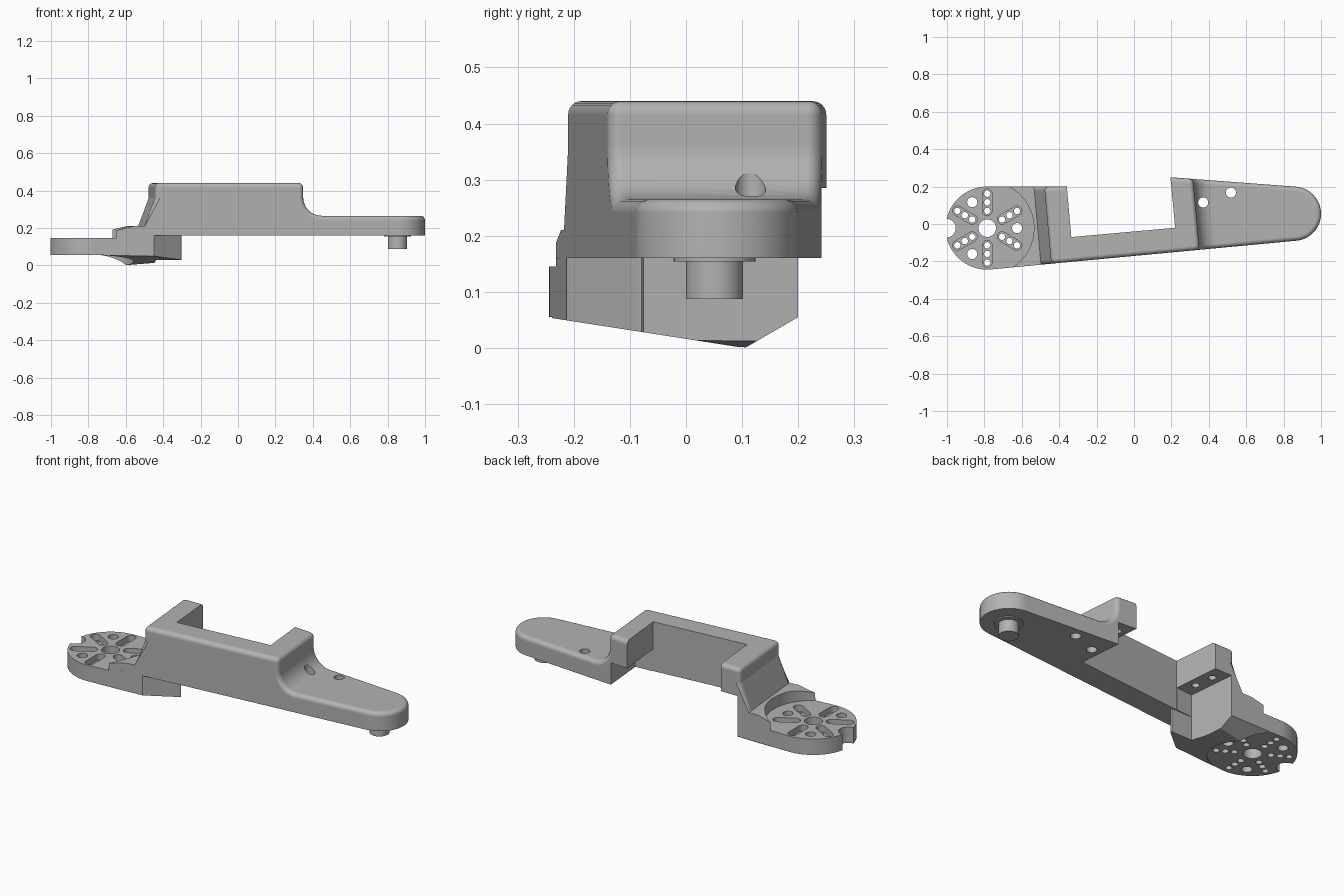
import bpy, bmesh
from math import cos, sin, pi, radians
from mathutils import Vector

if "Cube" in bpy.data.objects:
    bpy.data.objects.remove(bpy.data.objects["Cube"])

GREY = bpy.data.materials.new("plain grey")
GREY.use_nodes = True
GREY.diffuse_color = (0.45, 0.45, 0.45, 1)
GREY.node_tree.nodes["Principled BSDF"].inputs["Base Color"].default_value = GREY.diffuse_color

HUB = Vector((-0.785, -0.022))   # centre of the round mounting disc
LEAN = 0.09                      # slant of the bracket in plan


def arc(cx, cy, r, a0, a1, n):
    return [(cx + r * cos(radians(a0 + (a1 - a0) * i / n)),
             cy + r * sin(radians(a0 + (a1 - a0) * i / n))) for i in range(n + 1)]


def circle(cx, cy, r, n=24):
    return arc(cx, cy, r, 0, 360, n)[:-1]


def extrude(bm, loop, offset):
    face = bm.faces.new([bm.verts.new(p) for p in loop])
    new = bmesh.ops.extrude_face_region(bm, geom=[face])["geom"]
    bmesh.ops.translate(bm, vec=offset, verts=[v for v in new if isinstance(v, bmesh.types.BMVert)])


def finish(bm, name):
    bmesh.ops.recalc_face_normals(bm, faces=bm.faces)
    mesh = bpy.data.meshes.new(name)
    bm.to_mesh(mesh)
    bm.free()
    mesh.materials.append(GREY)
    ob = bpy.data.objects.new(name, mesh)
    bpy.context.collection.objects.link(ob)
    return ob


def prism(name, loops, z0, z1):
    """Vertical prisms, one for each plan outline."""
    bm = bmesh.new()
    for loop in loops:
        extrude(bm, [(x, y, z0) for x, y in loop], (0, 0, z1 - z0))
    return finish(bm, name)


def apply(ob, mod):
    bpy.ops.object.select_all(action='DESELECT')
    bpy.context.view_layer.objects.active = ob
    ob.select_set(True)
    bpy.ops.object.modifier_apply(modifier=mod.name)


def boolean(ob, cutter, operation='DIFFERENCE'):
    mod = ob.modifiers.new("cut", 'BOOLEAN')
    mod.operation, mod.solver, mod.object = operation, 'EXACT', cutter
    apply(ob, mod)
    bpy.data.objects.remove(cutter)


def smooth(ob):
    bpy.ops.object.select_all(action='DESELECT')
    bpy.context.view_layer.objects.active = ob
    ob.select_set(True)
    bpy.ops.object.shade_smooth_by_angle(angle=0.33)
    mod = ob.modifiers.new("normals", 'WEIGHTED_NORMAL')
    mod.keep_sharp = True


# Bracket arm: side profile, slanted in plan, trimmed by the plan outline
profile = [(-0.68, 0.16), (-0.68, 0.185), (-0.575, 0.21), (-0.517, 0.21), (-0.462, 0.36),
           (-0.462, 0.44), (0.338, 0.44)] + arc(0.438, 0.365, 0.1, 180, 270, 8) + \
          [(1.2, 0.265), (1.2, 0.16)]
bm = bmesh.new()
extrude(bm, [(x + LEAN * 0.5, -0.5, z) for x, z in profile], (-LEAN, 1, 0))
arm = finish(bm, "bracket_arm")
plan = [(-0.77, -0.243)] + arc(0.855, 0.055, 0.145, -85, 86, 28) + \
       [(0.195, 0.25), (0.0, 0.2), (-0.77, 0.2)]
boolean(arm, prism("plan_cutter", [plan], -0.5, 1), 'INTERSECT')

# Rounded upper edges
bm = bmesh.new()
bm.from_mesh(arm.data)
bmesh.ops.remove_doubles(bm, verts=bm.verts, dist=0.0001)
rim = [e for e in bm.edges if (e.verts[0].co.z + e.verts[1].co.z) / 2 > 0.23
       and len(e.link_faces) == 2 and e.calc_face_angle() > 0.5]
bmesh.ops.bevel(bm, geom=rim, offset=0.024, segments=6, profile=0.5, affect='EDGES', clamp_overlap=True)
bm.to_mesh(arm.data)
bm.free()

# Raised undersides of the two back legs, the open window and the disc pocket
step = [(-0.438, -0.0773), (0.325, -0.0085), (0.298, 0.3), (-0.472, 0.3)]
window = [(-0.335, -0.07), (0.22, -0.02), (0.19, 0.3), (-0.368, 0.3)]
boolean(arm, prism("step_cutter", [step], -0.5, 0.285))
boolean(arm, prism("window_cutter", [window], -0.6, 1))
boolean(arm, prism("pocket_cutter", [circle(*HUB, 0.25, 64)], 0.1, 0.3))

# Through holes in the arm and blind screw holes under the legs
boolean(arm, prism("hole_cutter", [circle(0.37, 0.115, 0.027), circle(0.518, 0.168, 0.027)], -0.3, 0.7))
blind = [circle(x, y, 0.02) for x, y in [(-0.39, 0.01), (-0.405, 0.12), (0.262, 0.06), (0.25, 0.17)]]
boolean(arm, prism("screw_cutter", blind, 0.2, 0.36))
smooth(arm)

# Hub: disc running into the block below the bracket, with a pointed foot
outline = arc(*HUB, 0.222, 90, 275, 44) + \
          [(-0.45, -0.213), (-0.32, -0.098), (-0.307, -0.086), (-0.303, -0.079), (-0.308, -0.075),
           (-0.438, -0.0793), (-0.463, 0.2)]
hub = prism("hub_block", [outline], -0.1, 0.16)
bm = bmesh.new()
bm.from_mesh(hub.data)
for point, normal in [((0, 0.105, 0), (0, -0.155, -1)),
                      ((0, 0.105, 0), (0, 0.579, -1)),
                      ((-0.45, 0, 0.013), (0.08, 0, -1))]:
    cut = bmesh.ops.bisect_plane(bm, geom=bm.verts[:] + bm.edges[:] + bm.faces[:], dist=0.00001,
                                 plane_co=point, plane_no=normal, clear_outer=True)["geom_cut"]
    bmesh.ops.holes_fill(bm, edges=[e for e in bm.edges if e.is_boundary], sides=0)
bmesh.ops.recalc_face_normals(bm, faces=bm.faces)
bm.to_mesh(hub.data)
bm.free()
boolean(hub, prism("top_pocket", [circle(*HUB, 0.25, 64)], 0.145, 0.3))
boolean(hub, prism("bottom_pocket", [circle(*HUB, 0.227, 64)], -0.3, 0.055))


def polar(r, degrees):
    return HUB.x + r * cos(radians(degrees)), HUB.y + r * sin(radians(degrees))


# Six radial slots, each with three small holes
slots, holes = [], [circle(*HUB, 0.047, 32)]
for a in range(30, 390, 60):
    slots.append(arc(*polar(0.184, a), 0.026, a - 90, a + 90, 10) +
                 arc(*polar(0.092, a), 0.026, a + 90, a + 270, 10))
    holes += [circle(*polar(r, a), 0.017) for r in (0.092, 0.138, 0.184)]
# Larger holes between the slots, and the edge notch
holes += [circle(*polar(0.16, a), 0.027) for a in (0, 120, 240)]
holes.append(circle(*polar(0.218, 180), 0.05, 32))
boolean(hub, prism("slot_cutter", slots, 0.11, 0.3))
boolean(hub, prism("hub_hole_cutter", holes, -0.3, 0.4))
smooth(hub)

# Pin with collar under the arm tip
smooth(prism("pin", [circle(0.853, 0.051, 0.051, 40)], 0.087, 0.17))
smooth(prism("pin_collar", [circle(0.853, 0.051, 0.073, 40)], 0.154, 0.165))
